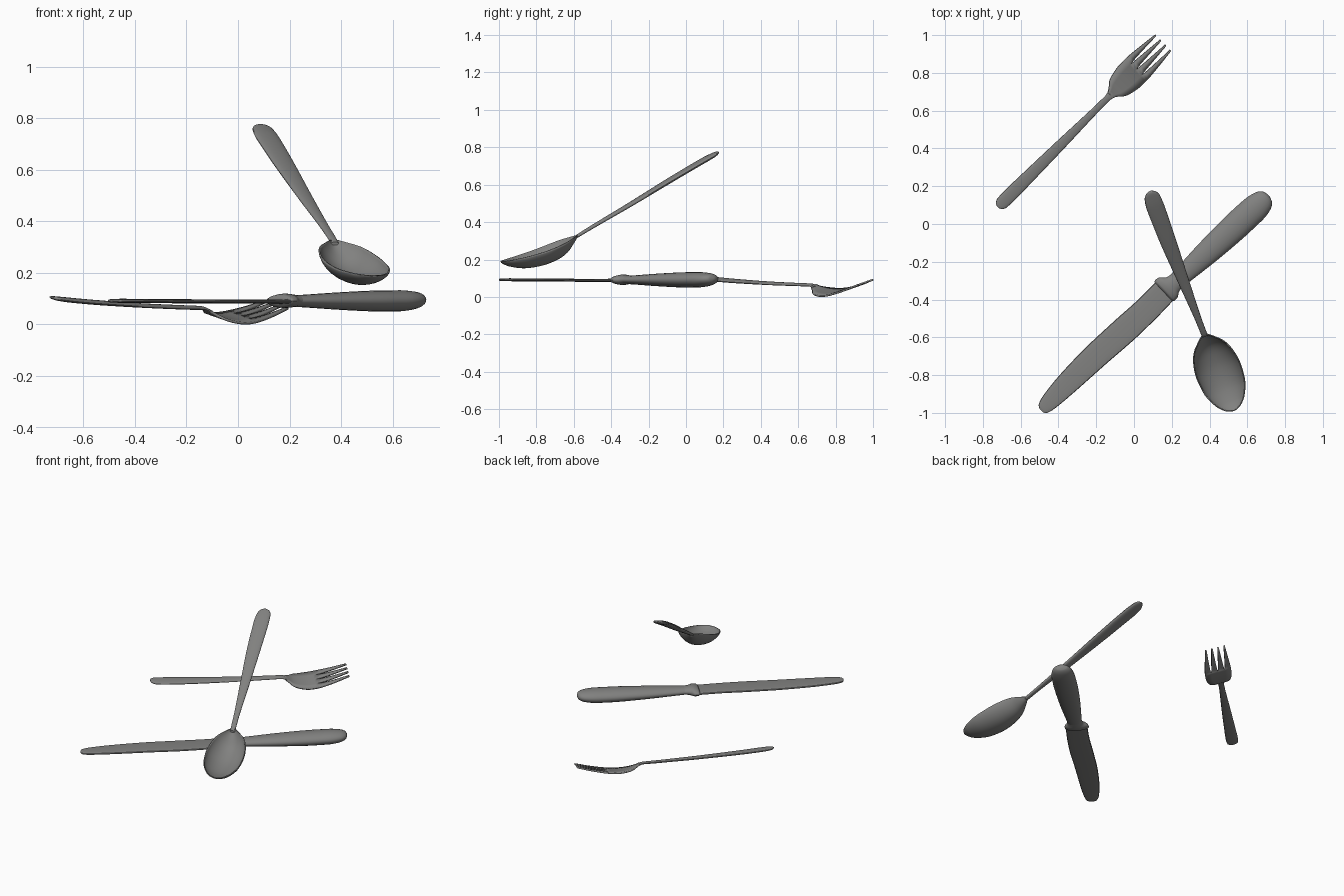
import bpy, bmesh, math

if "Cube" in bpy.data.objects:
    bpy.data.objects.remove(bpy.data.objects["Cube"])

steel = bpy.data.materials.new("steel grey")
steel.diffuse_color = (0.22, 0.22, 0.215, 1)
steel.use_nodes = True
steel.node_tree.nodes["Principled BSDF"].inputs["Base Color"].default_value = steel.diffuse_color


def interp(knots, x):
    """Smooth cubic interpolation through rows of (s, value, value, ...)."""
    n = len(knots)
    i = max(j for j in range(n - 1) if knots[j][0] <= x + 1e-9)
    a, b = knots[i], knots[i + 1]
    p, q = knots[max(i - 1, 0)], knots[min(i + 2, n - 1)]
    h = b[0] - a[0]
    u = (x - a[0]) / h
    out = []
    for k in range(1, len(a)):
        d = (b[k] - a[k]) / h

        def slope(lo, hi):
            # limited slopes avoid overshoot
            d0 = (hi[k] - lo[k]) / (hi[0] - lo[0])
            if d == 0 or d0 / d < 0:
                return 0
            return d * min(d0 / d, 2)
        m0, m1 = slope(p, b) * h, slope(a, q) * h
        out.append((2*u**3 - 3*u**2 + 1) * a[k] + (u**3 - 2*u**2 + u) * m0
                   + (3*u**2 - 2*u**3) * b[k] + (u**3 - u**2) * m1)
    return out


def samples(knots, k):
    s = [a[0] + (b[0] - a[0]) * j / k for a, b in zip(knots, knots[1:]) for j in range(k)]
    return s + [knots[-1][0]]


def frame(x, y, dx, dy, roll=0.0):
    """Maps (along, across, height) to world space."""
    l = math.hypot(dx, dy)
    dx, dy = dx / l, dy / l
    return lambda s, t, z: (x + dx * s - dy * t, y + dy * s + dx * t, z + roll * t)


def finish(name, bm, thick=0.0, offset=0.0):
    bmesh.ops.recalc_face_normals(bm, faces=bm.faces)
    me = bpy.data.meshes.new(name)
    bm.to_mesh(me)
    bm.free()
    me.materials.append(steel)
    ob = bpy.data.objects.new(name, me)
    bpy.context.collection.objects.link(ob)
    if thick:
        m = ob.modifiers.new("thickness", 'SOLIDIFY')
        m.thickness, m.offset = thick, offset
    bpy.ops.object.select_all(action='DESELECT')
    ob.select_set(True)
    bpy.context.view_layer.objects.active = ob
    bpy.ops.object.shade_smooth_by_angle(angle=math.radians(40))
    return ob


def loft(name, knots, place, power=1.0, sides=20, k=4):
    """Closed body from rows (s, right edge, left edge, centre height, half thickness)."""
    bm = bmesh.new()
    rings = []
    for s in samples(knots, k):
        lo, hi, zc, th = interp(knots, s)
        ring = []
        for j in range(sides):
            a = 2 * math.pi * j / sides
            c, n = math.cos(a), math.sin(a)
            n = math.copysign(abs(n) ** power, n)
            ring.append(bm.verts.new(place(s, (lo + hi) / 2 + c * (hi - lo) / 2, zc + n * th)))
        rings.append(ring)
    for r, q in zip(rings, rings[1:]):
        for j in range(sides):
            bm.faces.new((r[j], r[(j+1) % sides], q[(j+1) % sides], q[j]))
    bm.faces.new(rings[0])
    bm.faces.new(rings[-1])
    return finish(name, bm)


def sheet(name, rows, thick, offset, keep=lambda i, j: True):
    """Open grid of points given a thickness."""
    bm = bmesh.new()
    g = [[bm.verts.new(p) for p in r] for r in rows]
    for i in range(len(g) - 1):
        for j in range(len(g[0]) - 1):
            if keep(i, j):
                bm.faces.new((g[i][j], g[i+1][j], g[i+1][j+1], g[i][j+1]))
    bmesh.ops.delete(bm, geom=[v for v in bm.verts if not v.link_faces], context='VERTS')
    ob = finish(name, bm, thick, offset)
    if ob.data.polygons[0].normal.z < 0:
        ob.data.flip_normals()
    return ob


# Knife: blade, bolster, handle
kf = frame(0.175, -0.35, 0.729, 0.685)
loft("knife_blade", [
    (-0.922, -0.022, 0.006, .092, .004), (-0.91, -0.038, 0.024, .092, .007),
    (-0.86, -0.050, 0.042, .092, .008), (-0.72, -0.058, 0.062, .091, .008),
    (-0.50, -0.064, 0.074, .090, .008), (-0.30, -0.072, 0.072, .089, .008),
    (-0.15, -0.070, 0.068, .089, .008), (0.0, -0.062, 0.072, .089, .009)], kf, power=0.5)
loft("knife_bolster", [
    (-0.02, -0.058, 0.076, .091, .012), (-0.01, -0.068, 0.082, .091, .024),
    (0.015, -0.066, 0.078, .092, .028), (0.04, -0.050, 0.054, .092, .026),
    (0.07, -0.044, 0.046, .092, .022)], kf)
loft("knife_handle", [
    (0.05, -0.044, 0.044, .091, .022), (0.12, -0.050, 0.050, .091, .025),
    (0.30, -0.066, 0.064, .091, .034), (0.50, -0.076, 0.072, .091, .041),
    (0.62, -0.076, 0.070, .092, .041), (0.69, -0.064, 0.058, .094, .034),
    (0.725, -0.040, 0.036, .096, .022), (0.736, -0.008, 0.008, .097, .006)], kf)

# Fork: handle
loft("fork_handle", [
    (-0.030, -0.006, 0.006, .104, .003), (-0.022, -0.022, 0.022, .103, .006),
    (0.0, -0.034, 0.034, .100, .008), (0.06, -0.037, 0.037, .095, .009),
    (0.20, -0.034, 0.034, .086, .009), (0.45, -0.027, 0.027, .074, .008),
    (0.70, -0.018, 0.018, .066, .008), (0.79, -0.017, 0.017, .064, .007),
    (0.825, -0.026, 0.026, .053, .006)], frame(-0.70, 0.11, 0.709, 0.705, 0.15), power=0.7)

# Fork: head sheet splitting into four tapered tines
ff = frame(-0.70, 0.11, 0.709, 0.705, 0.25)
head = [(0.81, .018, .060), (0.835, .034, .046), (0.86, .056, .035), (0.90, .070, .027),
        (0.95, .079, .024), (1.01, .080, .030), (1.10, .072, .049), (1.204, .060, .078)]
rows, along = [], samples(head, 4)
for s in along:
    w, z = interp(head, s)
    f = max(0.0, (s - 1.01) / 0.194)
    tine = 0.0185 * (1 - f) + 0.004 * f if f > 0 else w * 0.24
    row = []
    for c in (-1, -1/3, 1/3, 1):
        mid = c * (w - tine)
        row += [mid - tine, mid + tine]
    rows.append([ff(s, t, z) for t in row])
sheet("fork_head", rows, 0.010, 0,
      keep=lambda i, j: j % 2 == 0 or along[i] < 1.005)

# Spoon: handle
sf = frame(0.372, -0.585, 0.364, -0.931)
loft("spoon_handle", [
    (-0.812, 0.000, 0.016, .772, .004), (-0.802, -0.018, 0.034, .769, .009),
    (-0.78, -0.034, 0.049, .757, .013), (-0.72, -0.043, 0.052, .726, .015),
    (-0.55, -0.042, 0.045, .632, .015), (-0.30, -0.029, 0.030, .490, .013),
    (-0.10, -0.018, 0.018, .380, .011), (0.0, -0.016, 0.016, .323, .009),
    (0.012, -0.016, 0.016, .314, .006)], sf, power=0.8)

# Spoon: bowl as a curved shell (s, half width, rim height, lowest height)
bowl = [(0.0, .016, .328, .312), (0.025, .045, .318, .278), (0.065, .084, .303, .230),
        (0.12, .110, .280, .196), (0.20, .124, .250, .167), (0.30, .115, .220, .153),
        (0.38, .080, .200, .162), (0.42, .042, .192, .177), (0.434, .010, .189, .187)]
rows = []
for s in samples(bowl, 4):
    w, rim, low = interp(bowl, s)
    row = []
    for j in range(17):
        a = math.pi * j / 16
        v = -math.cos(a)
        row.append(sf(s, v * w, rim - (rim - low) * math.sin(a) ** 1.3))
    rows.append(row)
sheet("spoon_bowl", rows, 0.006, 1)
